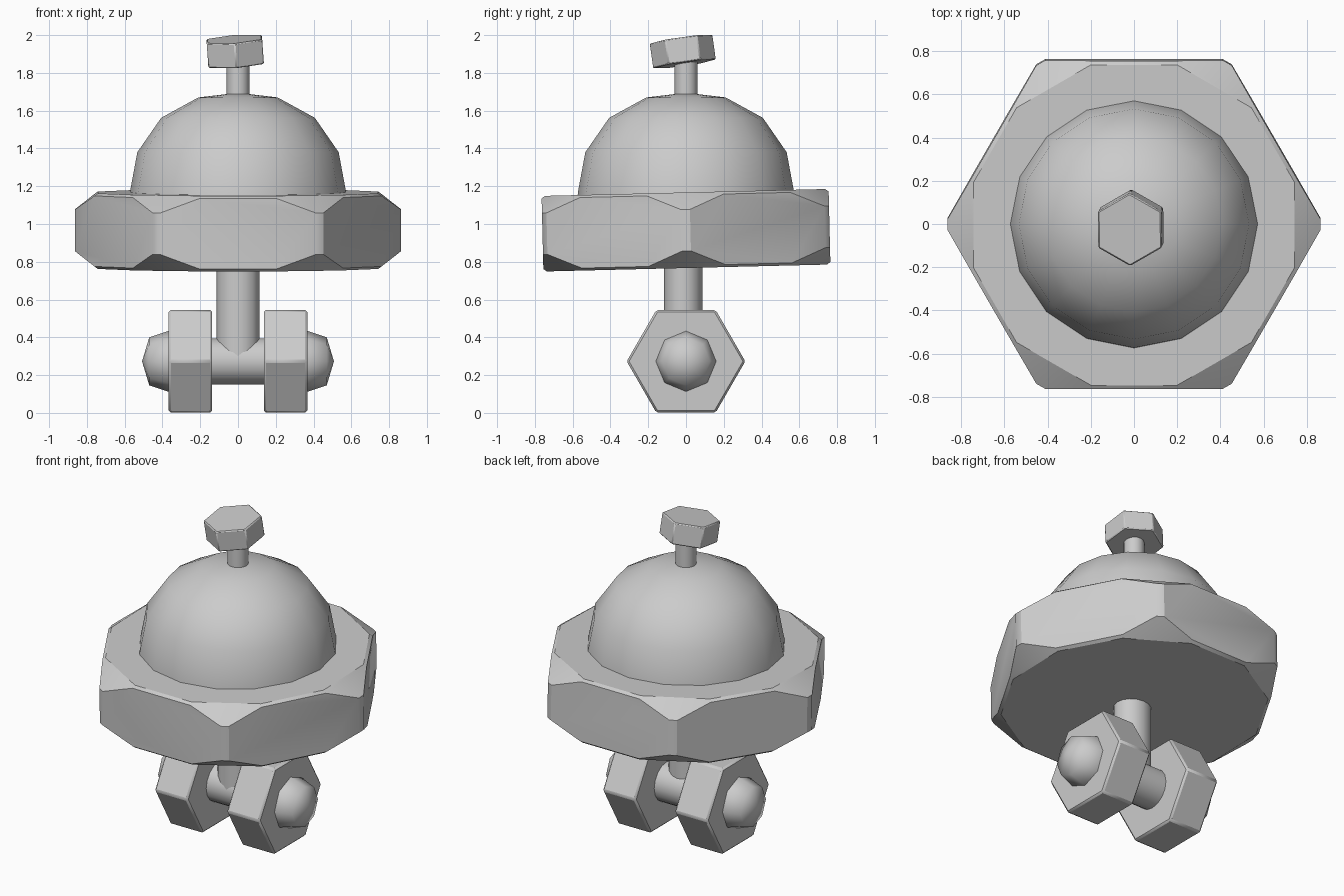
import bpy, bmesh
from math import sin, cos, pi, radians
from mathutils import Vector, Matrix, Euler

if "Cube" in bpy.data.objects:
    bpy.data.objects.remove(bpy.data.objects["Cube"])


def finish(bm, name, matrix=None, bevel=0, angle=30):
    if matrix is not None:
        bmesh.ops.transform(bm, matrix=matrix, verts=bm.verts)
    bmesh.ops.recalc_face_normals(bm, faces=bm.faces)
    me = bpy.data.meshes.new(name)
    bm.to_mesh(me)
    bm.free()
    ob = bpy.data.objects.new(name, me)
    bpy.context.collection.objects.link(ob)
    bpy.ops.object.select_all(action='DESELECT')
    ob.select_set(True)
    bpy.context.view_layer.objects.active = ob
    bpy.ops.object.shade_smooth_by_angle(angle=radians(angle))
    if bevel:
        mod = ob.modifiers.new("edge_bevel", 'BEVEL')
        mod.width = bevel
        mod.segments = 1
        mod.limit_method = 'ANGLE'
    return ob


def lathe(profile, segs):
    """Revolve (radius, z) points about z; a zero radius makes a pole."""
    bm = bmesh.new()
    rings = []
    for r, z in profile:
        if r == 0:
            rings.append([bm.verts.new((0, 0, z))] * segs)
        else:
            rings.append([bm.verts.new((r * cos(2 * pi * i / segs), r * sin(2 * pi * i / segs), z))
                          for i in range(segs)])
    for a, b in zip(rings, rings[1:]):
        for i in range(segs):
            j = (i + 1) % segs
            bm.faces.new(list(dict.fromkeys((a[i], a[j], b[j], b[i]))))
    for ring in (rings[0], rings[-1]):
        if ring[0] is not ring[1]:
            bm.faces.new(ring)
    return bm


def cut(bm, point, normal):
    """Slice a convex solid with a plane and cap it."""
    res = bmesh.ops.bisect_plane(bm, geom=bm.verts[:] + bm.edges[:] + bm.faces[:], dist=1e-5,
                                 plane_co=point, plane_no=normal, clear_outer=True)
    edges = [e for e in res['geom_cut'] if isinstance(e, bmesh.types.BMEdge)]
    if edges:
        bmesh.ops.holes_fill(bm, edges=edges, sides=0)


# Big hexagonal body with chamfered corners, slightly tilted
H = 0.20
bm = lathe([(0.8776, -H), (0.8776, H)], 6)
for k in range(6):
    d = Vector((cos(k * pi / 3), sin(k * pi / 3), 0))
    cut(bm, d * 0.864, d)
for k in range(12):
    d = Vector((cos(k * pi / 6), sin(k * pi / 6), 0))
    for s in (-1, 1):
        cut(bm, d * 0.742 + Vector((0, 0, s * H)), d * 0.09 + Vector((0, 0, s * 0.122)))
finish(bm, "body_nut", Matrix.Translation((0, 0, 0.967)) @ Matrix.Rotation(radians(1.4), 4, 'X'))

# Dome head
finish(lathe([(0.578, 1.10), (0.572, 1.17), (0.533, 1.38), (0.407, 1.562), (0.21, 1.67), (0, 1.695)], 16),
       "dome", angle=40)

# Antenna bolt: stem and tilted hexagonal head
finish(lathe([(0.06, 1.6), (0.06, 1.89)], 16), "top_stem")
tilt = Euler((radians(8), radians(-4), 0)).to_matrix().to_4x4()
finish(lathe([(0.17, -0.066), (0.17, 0.066)], 6), "top_bolt_head",
       Matrix.Translation((-0.015, -0.017, 1.913)) @ tilt @ Matrix.Rotation(pi / 6, 4, 'Z'), bevel=0.006)

# Neck down to the axle
finish(lathe([(0.113, 0.275), (0.113, 0.79)], 16), "neck",
       Matrix.Translation((0, -0.015, 0)) @ Matrix.Diagonal((1, 0.9, 1, 1)))

# Axle, wheels and domed end caps
AXLE_Z = 0.273
place = Matrix.Translation((0, 0, AXLE_Z))
finish(lathe([(0.122, -0.36), (0.122, 0.36)], 16), "axle", place @ Matrix.Rotation(pi / 2, 4, 'Y'))
for side, s in (("left", -1), ("right", 1)):
    to_x = place @ Matrix.Rotation(s * pi / 2, 4, 'Y')
    # hexagon corners point along y
    finish(lathe([(0.314, 0.137), (0.314, 0.367)], 6), side + "_wheel_nut",
           to_x @ Matrix.Rotation(pi / 2, 4, 'Z'), bevel=0.011)
    finish(lathe([(0.16, 0.34), (0.16, 0.37), (0.127, 0.47), (0, 0.508)], 8), side + "_axle_cap", to_x, angle=60)
